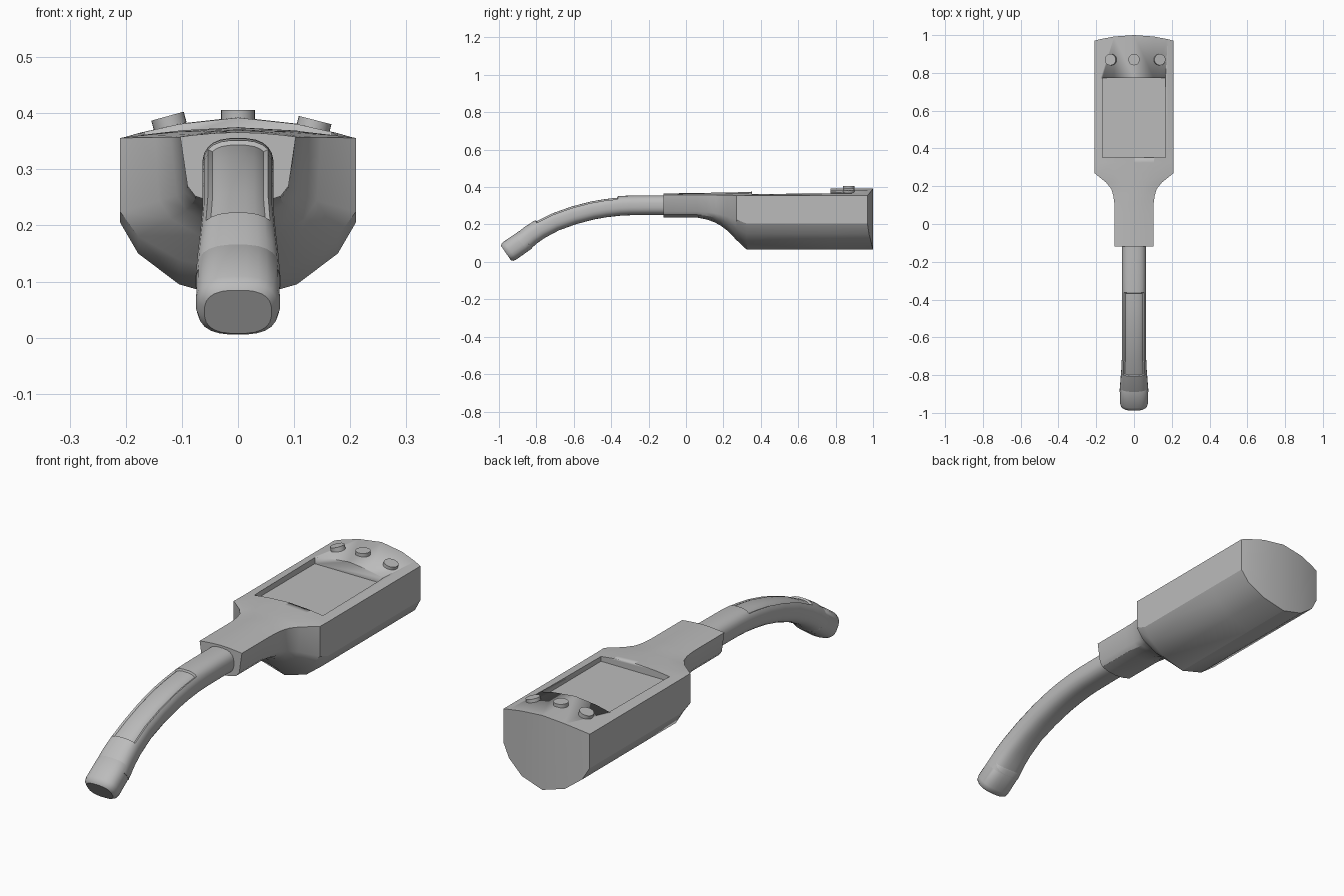
import bpy, bmesh, math
from mathutils import Vector, Matrix

cube = bpy.data.objects.get("Cube")
if cube:
    bpy.data.objects.remove(cube, do_unlink=True)

grey = bpy.data.materials.new("plain_grey")
grey.use_nodes = True
grey.diffuse_color = (0.5, 0.5, 0.5, 1)
grey.node_tree.nodes["Principled BSDF"].inputs["Base Color"].default_value = (0.5, 0.5, 0.5, 1)


def finish(bm, name, angle=30):
    """Turn a bmesh into a shaded grey object."""
    bmesh.ops.recalc_face_normals(bm, faces=bm.faces[:])
    mesh = bpy.data.meshes.new(name)
    bm.to_mesh(mesh)
    bm.free()
    obj = bpy.data.objects.new(name, mesh)
    bpy.context.collection.objects.link(obj)
    mesh.materials.append(grey)
    bpy.ops.object.select_all(action='DESELECT')
    obj.select_set(True)
    bpy.context.view_layer.objects.active = obj
    bpy.ops.object.shade_smooth_by_angle(angle=math.radians(angle))
    return obj


def skin(bm, rings):
    """Join consecutive closed rings of points with quads."""
    loops = [[bm.verts.new(p) for p in ring] for ring in rings]
    n = len(loops[0])
    for a, b in zip(loops, loops[1:]):
        for i in range(n):
            j = (i + 1) % n
            bm.faces.new((a[i], a[j], b[j], b[i]))
    return loops


# Housing: half sections run from the top corner down to the keel
BODY = [(.21, .355), (.21, .205), (.178, .15), (.105, .095), (0, .065)]
NECK = [(.103, .358), (.09, .27), (.076, .252), (.045, .242), (0, .237)]


def housing_ring(y, wide, deep, crown, bulge=0):
    half = [(n[0] + (b[0] - n[0]) * wide, n[1] + (b[1] - n[1]) * deep)
            for n, b in zip(NECK, BODY)]
    side, edge = half[0]
    xs = [x for x, z in half[1:]]
    top = [(side, edge)] + [(x, edge + (crown - edge) * (1 - (x / side) ** 1.7)) for x in xs[1:]]
    low = half[1:]
    upper = [(-x, z) for x, z in top] + [(x, z) for x, z in top[-2::-1]]
    lower = low + [(-x, z) for x, z in low[-2::-1]]
    return [Vector((x, y - bulge * (x / side) ** 2, z)) for x, z in upper + lower]


stations = [(-.12, 0, 0, .366), (.06, 0, 0, .368), (.11, .01, .06, .369),
            (.15, .06, .14, .37), (.185, .16, .25, .37), (.22, .42, .4, .371),
            (.27, 1, .7, .372), (.325, 1, 1, .374), (.77, 1, 1, .392),
            (1, 1, 1, .393, .03)]
bm = bmesh.new()
loops = skin(bm, [housing_ring(*s) for s in stations])
for ring in (loops[0], loops[-1]):
    n = len(ring)
    for i in range(n // 2 - 1):
        bm.faces.new((ring[i], ring[i + 1], ring[n - 2 - i], ring[n - 1 - i]))
housing = finish(bm, "housing")

# Recessed screen cut into the top of the housing
bm = bmesh.new()
bmesh.ops.create_cube(bm, size=1, matrix=Matrix.Translation((0, .563, .44)) @ Matrix.Diagonal((.334, .42, .2, 1)))
cutter = finish(bm, "screen_cutter")
cutter.hide_render = True
cut = housing.modifiers.new("screen_recess", 'BOOLEAN')
cut.operation = 'DIFFERENCE'
cut.solver = 'EXACT'
cut.object = cutter
bpy.context.view_layer.objects.active = housing
bpy.ops.object.modifier_apply(modifier=cut.name)
bpy.data.objects.remove(cutter, do_unlink=True)

# Three buttons that follow the arched top
for name, x, z, tilt in (("right_button", -.123, .385, -.27),
                         ("middle_button", 0, .396, 0),
                         ("left_button", .135, .378, .25)):
    bm = bmesh.new()
    place = Matrix.Translation((x, .87, z)) @ Matrix.Rotation(tilt, 4, 'Y')
    bmesh.ops.create_cone(bm, cap_ends=True, segments=24, radius1=.03, radius2=.03, depth=.02, matrix=place)
    finish(bm, name)


def oval_ring(center, tangent, rx, rz, sides=24, power=.75):
    """Rounded-box ring square to a path in the YZ plane."""
    t = Vector(tangent).normalized()
    up = Vector((1, 0, 0)).cross(t)
    if up.z < 0:
        up = -up
    ring = []
    for i in range(sides):
        a = 2 * math.pi * (i + .5) / sides
        c, s = math.cos(a), math.sin(a)
        ring.append(Vector(center) + Vector((1, 0, 0)) * rx * math.copysign(abs(c) ** power, c)
                    + up * rz * math.copysign(abs(s) ** power, s))
    return ring


# Curved handle, flaring a little before the end cap
path = [(-.08, .303), (-.2, .303), (-.3, .302), (-.36, .299), (-.43, .291), (-.5, .279), (-.6, .253),
        (-.7, .217), (-.78, .176), (-.83, .143), (-.88, .1)]
points = [Vector((0, y, z)) for y, z in path]
rings = []
for i, p in enumerate(points):
    tangent = points[min(i + 1, len(points) - 1)] - points[max(i - 1, 0)]
    flare = .004 * max(0, i - 7)
    rings.append(oval_ring(p, tangent, .064 + flare, .053 + flare * .3))
bm = bmesh.new()
loops = skin(bm, rings)
bm.faces.new(loops[0])
bm.faces.new(loops[-1])
bmesh.ops.recalc_face_normals(bm, faces=bm.faces[:])
# Sunken grip panel along the top
panel = [f for f in bm.faces if f.normal.z > .55 and len(f.verts) == 4
         and -.83 < f.calc_center_median().y < -.37 and abs(f.calc_center_median().x) < .052]
bmesh.ops.inset_region(bm, faces=panel, thickness=.004, depth=-.008, use_even_offset=True)
finish(bm, "handle", 35)

# Rounded cap on the tip
start, end = Vector((0, -.852, .122)), Vector((0, -.962, .046))
axis = end - start
profile = [(0, .068, .054), (.05, .074, .058), (.8, .075, .059), (.93, .071, .056), (1, .06, .047)]
bm = bmesh.new()
loops = skin(bm, [oval_ring(start + axis * f, axis, rx, rz) for f, rx, rz in profile])
bm.faces.new(loops[0])
bm.faces.new(loops[-1])
finish(bm, "end_cap", 40)
